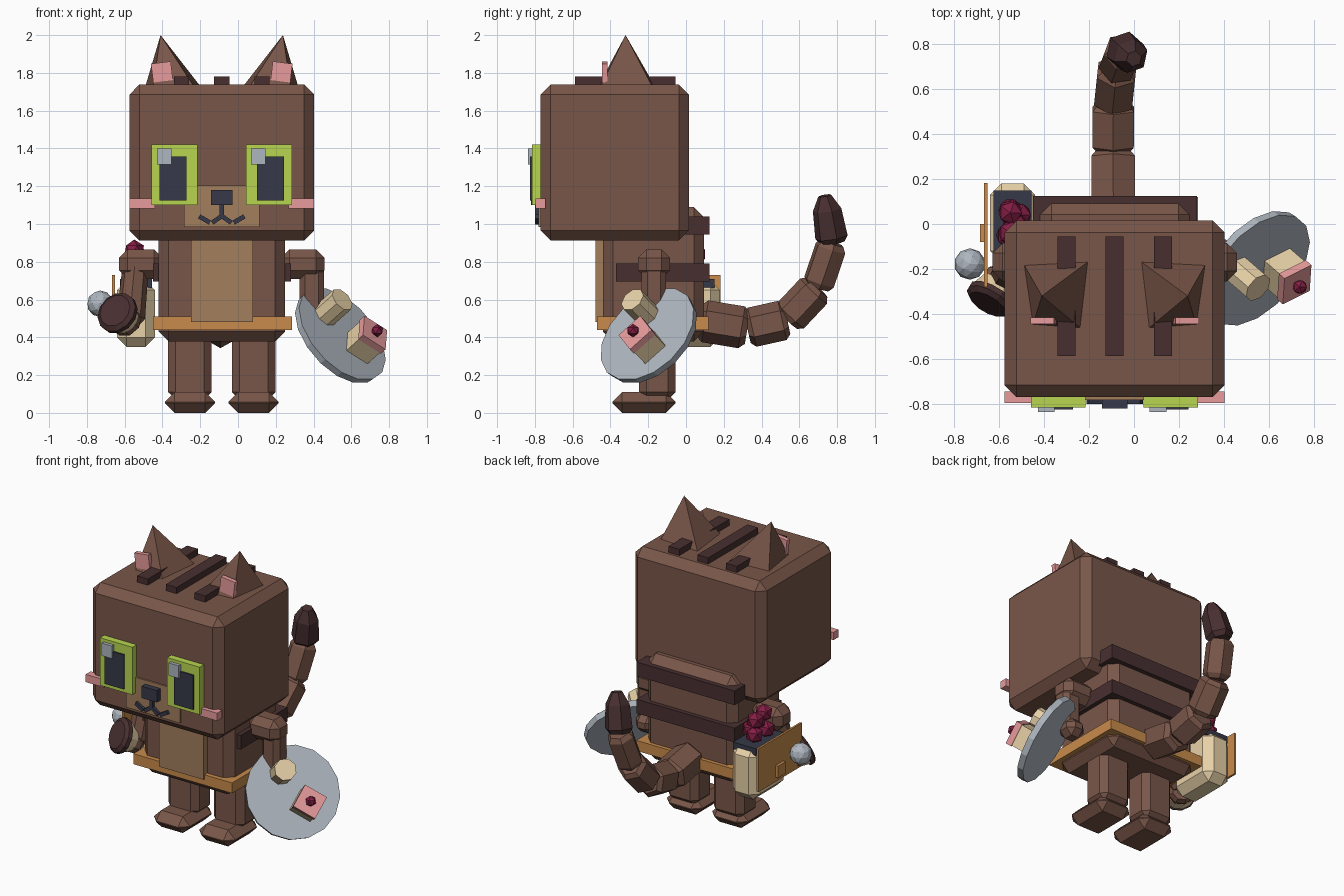
import bpy, bmesh, math
from mathutils import Vector, Matrix

if "Cube" in bpy.data.objects:
    bpy.data.objects.remove(bpy.data.objects["Cube"])

CX = -0.086  # symmetry plane of the cat


def mat(name, r, g, b):
    m = bpy.data.materials.new(name)
    lin = [((c / 255 + 0.055) / 1.055) ** 2.4 for c in (r, g, b)]
    m.diffuse_color = (*lin, 1)
    m.use_nodes = True
    m.node_tree.nodes["Principled BSDF"].inputs["Base Color"].default_value = m.diffuse_color
    return m


FUR = mat("brown fur", 121, 86, 73)
DARK = mat("dark brown", 72, 47, 48)
TAN = mat("light brown", 163, 126, 92)
LEATHER = mat("leather", 200, 139, 75)
CREAM = mat("cream", 240, 217, 174)
PINK = mat("pink", 238, 160, 160)
GREEN = mat("lime green", 184, 214, 80)
NAVY = mat("navy", 54, 56, 72)
GREY = mat("grey", 174, 182, 191)
BERRY = mat("berry", 132, 30, 68)


def finish(bm, name, m, matrix=None):
    if matrix is not None:
        bm.transform(matrix)
    bmesh.ops.recalc_face_normals(bm, faces=bm.faces)
    me = bpy.data.meshes.new(name)
    bm.to_mesh(me)
    bm.free()
    me.materials.append(m)
    ob = bpy.data.objects.new(name, me)
    bpy.context.collection.objects.link(ob)
    return ob


def box(name, m, x, y, z, bevel=0, rot=None):
    """Box from (min, max) ranges, optionally chamfered and turned about its centre."""
    bm = bmesh.new()
    bmesh.ops.create_cube(bm, size=1)
    bm.transform(Matrix.Diagonal((x[1] - x[0], y[1] - y[0], z[1] - z[0], 1)))
    if bevel:
        bmesh.ops.bevel(bm, geom=bm.edges[:], offset=bevel, segments=1, affect='EDGES')
    c = Matrix.Translation((sum(x) / 2, sum(y) / 2, sum(z) / 2))
    return finish(bm, name, m, c @ rot if rot else c)


def pair(name, m, x, y, z, bevel=0, rot=None):
    """Box and its mirror image across the cat's centre."""
    box(name + "_left", m, x, y, z, bevel, rot)
    box(name + "_right", m, (2 * CX - x[1], 2 * CX - x[0]), y, z, bevel,
        rot.inverted() if rot else None)


def rod(name, m, a, b, profile, sides):
    """Lathe from a to b; profile is (fraction along, radius)."""
    a, b = Vector(a), Vector(b)
    q = (b - a).to_track_quat('Z', 'Y').to_matrix().to_4x4()
    length = (b - a).length
    bm = bmesh.new()
    rings = []
    for t, r in profile:
        rings.append([bm.verts.new((r * math.cos(k), r * math.sin(k), t * length))
                      for k in ((i + 0.5) * math.tau / sides for i in range(sides))])
    for lo, hi in zip(rings, rings[1:]):
        for i in range(sides):
            j = (i + 1) % sides
            bm.faces.new((lo[i], lo[j], hi[j], hi[i]))
    bm.faces.new(rings[0][::-1])
    bm.faces.new(rings[-1])
    return finish(bm, name, m, Matrix.Translation(a) @ q)


def ball(name, m, c, r, sub=1):
    bm = bmesh.new()
    bmesh.ops.create_icosphere(bm, subdivisions=sub, radius=r)
    return finish(bm, name, m, Matrix.Translation(c))


# Head and torso
box("head", FUR, (-0.575, 0.403), (-0.77, 0.015), (0.913, 1.738), 0.053)
box("torso", FUR, (-0.42, 0.25), (-0.44, 0.095), (0.378, 1.09), 0.053)
box("belly", TAN, (-0.25, 0.08), (-0.48, -0.42), (0.48, 0.93))
box("belt", LEATHER, (-0.45, 0.285), (-0.47, 0.12), (0.44, 0.51))
for i, z in enumerate((0.695, 0.945)):
    box(f"body_stripe_{i}", DARK, (-0.45, 0.28), (-0.37, 0.125), (z, z + 0.095))

# Head stripes
pair("head_stripe", DARK, (-0.34, -0.26), (-0.587, -0.055), (1.70, 1.78))
box("head_stripe_middle", DARK, (-0.126, -0.046), (-0.587, -0.055), (1.70, 1.78))

# Ears: leaning pyramids with pink plates
for side, s in (("left", 1), ("right", -1)):
    bm = bmesh.new()
    base = [(-0.49, -0.18), (-0.20, -0.165), (-0.235, -0.465), (-0.45, -0.45)]
    ring = [bm.verts.new((CX + s * (x - CX), y, 1.73)) for x, y in base]
    tip = bm.verts.new((CX + s * (-0.41 - CX), -0.32, 2.0))
    bm.faces.new(ring)
    for i in range(4):
        bm.faces.new((ring[i], ring[(i + 1) % 4], tip))
    finish(bm, "ear_" + side, FUR)
pair("inner_ear", PINK, (-0.455, -0.35), (-0.445, -0.415), (1.755, 1.855), 0,
     Matrix.Rotation(math.radians(-7), 4, 'Y'))

# Face
pair("eye", GREEN, (-0.457, -0.215), (-0.815, -0.75), (1.10, 1.42))
pair("pupil", NAVY, (-0.415, -0.272), (-0.825, -0.80), (1.125, 1.357))
for i, x in enumerate((-0.428, 0.07)):
    box(f"eye_highlight_{i}", GREY, (x, x + 0.075), (-0.837, -0.81), (1.315, 1.40))
pair("cheek", PINK, (-0.575, -0.44), (-0.797, -0.745), (1.083, 1.135))
box("muzzle", TAN, (-0.285, 0.115), (-0.782, -0.75), (0.985, 1.205))
box("nose", NAVY, (-0.142, -0.03), (-0.82, -0.77), (1.10, 1.18))
box("mouth_stem", NAVY, (-0.098, -0.074), (-0.80, -0.77), (1.04, 1.10))
pair("mouth_inner", NAVY, (-0.142, -0.082), (-0.80, -0.77), (1.012, 1.036), 0,
     Matrix.Rotation(math.radians(-35), 4, 'Y'))
pair("mouth_outer", NAVY, (-0.21, -0.145), (-0.80, -0.77), (1.012, 1.036), 0,
     Matrix.Rotation(math.radians(30), 4, 'Y'))

# Legs and feet
pair("leg", FUR, (-0.37, -0.14), (-0.25, -0.055), (0.07, 0.42), 0.04)
pair("foot", FUR, (-0.387, -0.122), (-0.39, -0.055), (0, 0.11), 0.052)

# Arms
pair("shoulder", FUR, (-0.63, -0.40), (-0.255, -0.085), (0.71, 0.866), 0.045)
box("forearm_right", FUR, (0.325, 0.455), (-0.235, -0.105), (0.5, 0.80), 0.03)
box("paw_right", FUR, (0.315, 0.45), (-0.21, -0.07), (0.45, 0.57), 0.04)
rod("forearm_left", FUR, (-0.54, -0.18, 0.80), (-0.57, -0.24, 0.47),
    [(0, 0.05), (0.1, 0.07), (0.9, 0.075), (1, 0.05)], 8)

# Cupped treat in the left paw
tc, tn = Vector((-0.645, -0.345, 0.535)), Vector((-0.46, -0.78, 0.41)).normalized()
rod("treat_top", DARK, tc - tn * 0.03, tc + tn * 0.015,
    [(0, 0.113), (0.6, 0.113), (1, 0.09)], 12)
rod("treat_base", CREAM, tc - tn * 0.09, tc - tn * 0.03, [(0, 0.085), (1, 0.105)], 12)
rod("paw_left", FUR, tc - tn * 0.16, tc - tn * 0.085, [(0, 0.06), (0.4, 0.085), (1, 0.085)], 8)

# Tail
path = [(-0.092, 0.07, 0.49), (-0.093, 0.325, 0.448), (-0.092, 0.535, 0.495),
        (-0.075, 0.695, 0.665), (-0.045, 0.775, 0.90), (0.0, 0.735, 1.15)]
radii = (0.112, 0.106, 0.098, 0.088, 0.088)
for i, (a, b) in enumerate(zip(path, path[1:])):
    r = radii[i]
    last = i == len(radii) - 1
    prof = [(0, r * 0.75), (0.12, r), (0.7 if last else 0.88, r * (0.88 if last else 1)),
            (1, r * (0.4 if last else 0.75))]
    rod(f"tail_{i}", DARK if last else FUR, a, b, prof, 6)

# Tilted plate with a cake and a roll
pc = Vector((0.54, -0.195, 0.407))
n = Vector((0.627, -0.543, 0.558)).normalized()
rod("plate", GREY, pc - n * 0.02, pc + n * 0.02, [(0, 0.29), (1, 0.295)], 16)
rc = Vector((0.507, -0.245, 0.56))
rod("roll", CREAM, rc - n * 0.072, rc + n * 0.072, [(0, 0.07), (1, 0.07)], 8)
u = Vector((0.05, 0.745, 0.667)).normalized()
v = n.cross(u)
turn = Matrix((u, v, n)).transposed().to_4x4()
foot = Vector((0.622, -0.18, 0.333))
for name, m, lo, hi, h in (("cake", CREAM, 0, 0.125, 0.072), ("icing", PINK, 0.125, 0.165, 0.077)):
    c = foot + n * (lo + hi) / 2
    box(name, m, (c.x - h, c.x + h), (c.y - h, c.y + h),
        (c.z - (hi - lo) / 2, c.z + (hi - lo) / 2), 0, turn)
ball("cake_berry", BERRY, foot + n * 0.184, 0.035)

# Hip basket with berries, side flap and clasp
box("basket", CREAM, (-0.64, -0.44), (-0.17, 0.18), (0.35, 0.70), 0.05)
box("basket_inside", NAVY, (-0.625, -0.455), (-0.14, 0.15), (0.66, 0.708))
box("flap", LEATHER, (-0.666, -0.652), (-0.28, 0.183), (0.44, 0.73))
box("flap_clasp", LEATHER, (-0.685, -0.66), (-0.08, 0.0), (0.47, 0.55))
ball("bell", GREY, (-0.73, -0.178, 0.578), 0.07, 2)
for i, p in enumerate([(-0.55, 0.06, 0.75), (-0.56, -0.05, 0.75), (-0.53, 0.0, 0.82),
                       (-0.55, 0.05, 0.84), (-0.55, -0.04, 0.86), (-0.51, 0.04, 0.77)]):
    ball(f"berry_{i}", BERRY, p, 0.058)
